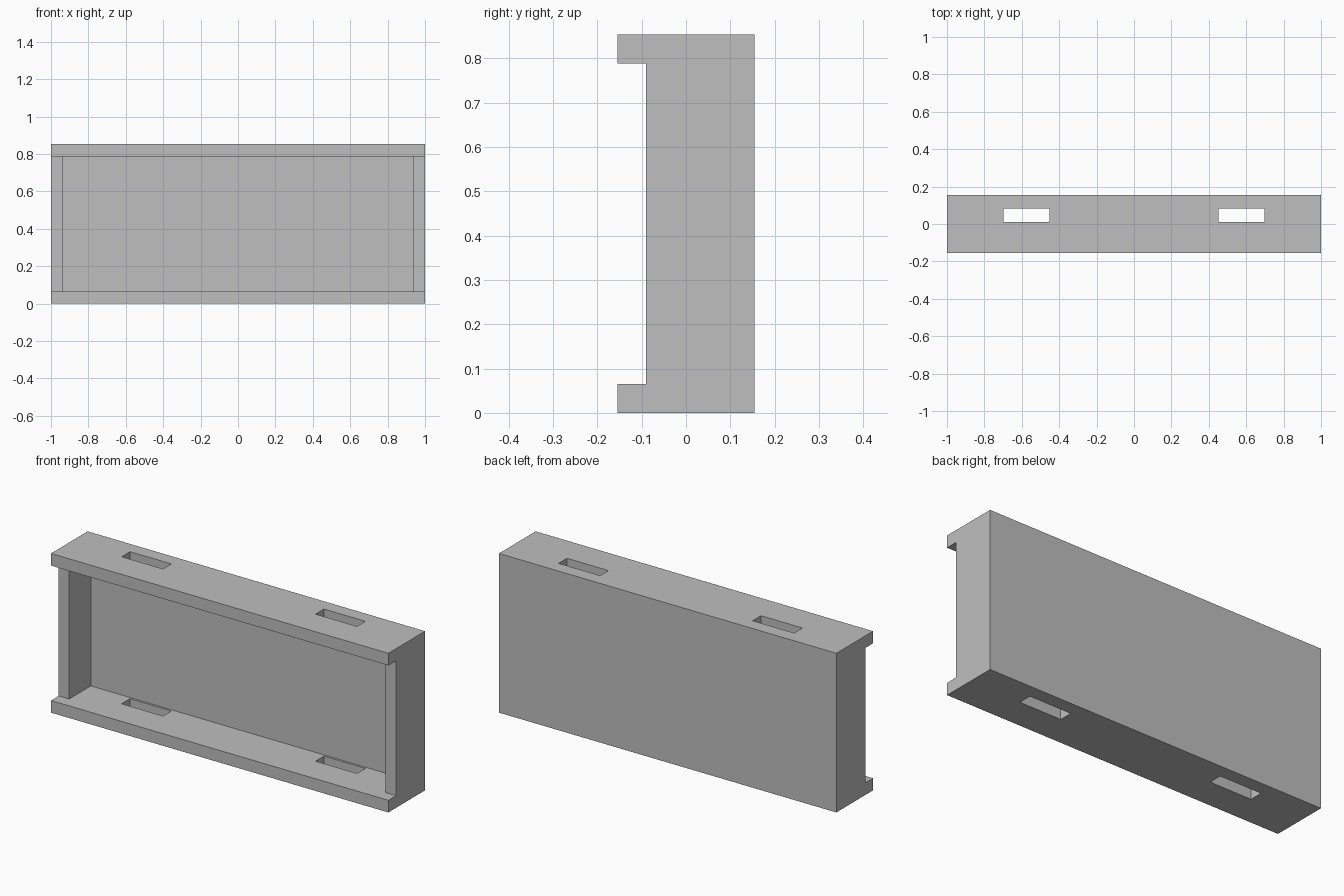
import bpy
import bmesh
from mathutils import Vector

default = bpy.data.objects.get("Cube")
if default:
    bpy.data.objects.remove(default, do_unlink=True)

# Overall sizes
HALF_W, HALF_D, HEIGHT = 1.0, 0.155, 0.853
PLATE, WALL = 0.065, 0.062
WALL_FRONT = -0.09
PANEL_FRONT = 0.093


def box(name, low, high):
    low, high = Vector(low), Vector(high)
    bm = bmesh.new()
    bmesh.ops.create_cube(bm, size=1)
    bmesh.ops.scale(bm, vec=high - low, verts=bm.verts)
    bmesh.ops.translate(bm, vec=(low + high) / 2, verts=bm.verts)
    mesh = bpy.data.meshes.new(name)
    bm.to_mesh(mesh)
    bm.free()
    obj = bpy.data.objects.new(name, mesh)
    bpy.context.collection.objects.link(obj)
    return obj


# Plain grey
grey = bpy.data.materials.new("light_grey")
grey.use_nodes = True
colour = (0.52, 0.52, 0.52, 1)
grey.diffuse_color = colour
grey.node_tree.nodes["Principled BSDF"].inputs["Base Color"].default_value = colour

# Solid block that becomes the open-fronted frame
frame = box("open_box_frame", (-HALF_W, -HALF_D, 0), (HALF_W, HALF_D, HEIGHT))

# Setback of the side walls between the projecting top and bottom plates
cutters = [box("front_setback_cutter", (-1.2, -0.3, PLATE),
               (1.2, WALL_FRONT, HEIGHT - PLATE))]

# Hollow interior
cutters.append(box("cavity_cutter", (WALL - HALF_W, -0.2, PLATE),
                   (HALF_W - WALL, PANEL_FRONT, HEIGHT - PLATE)))

# Slots through both plates, mirrored left and right
for side, label in ((-1, "right"), (1, "left")):
    inner, outer = sorted((side * 0.452, side * 0.698))
    cutters.append(box(label + "_slot_cutter", (inner, 0.011, -0.1),
                       (outer, 0.082, HEIGHT + 0.1)))

for cutter in cutters:
    cutter.hide_render = True
    mod = frame.modifiers.new(cutter.name, "BOOLEAN")
    mod.operation = "DIFFERENCE"
    mod.solver = "EXACT"
    mod.object = cutter

# Bake the cuts and drop the helpers
bpy.context.view_layer.update()
graph = bpy.context.evaluated_depsgraph_get()
result = bpy.data.meshes.new_from_object(frame.evaluated_get(graph))
frame.modifiers.clear()
frame.data = result
for cutter in cutters:
    bpy.data.objects.remove(cutter, do_unlink=True)
frame.data.materials.clear()
frame.data.materials.append(grey)
